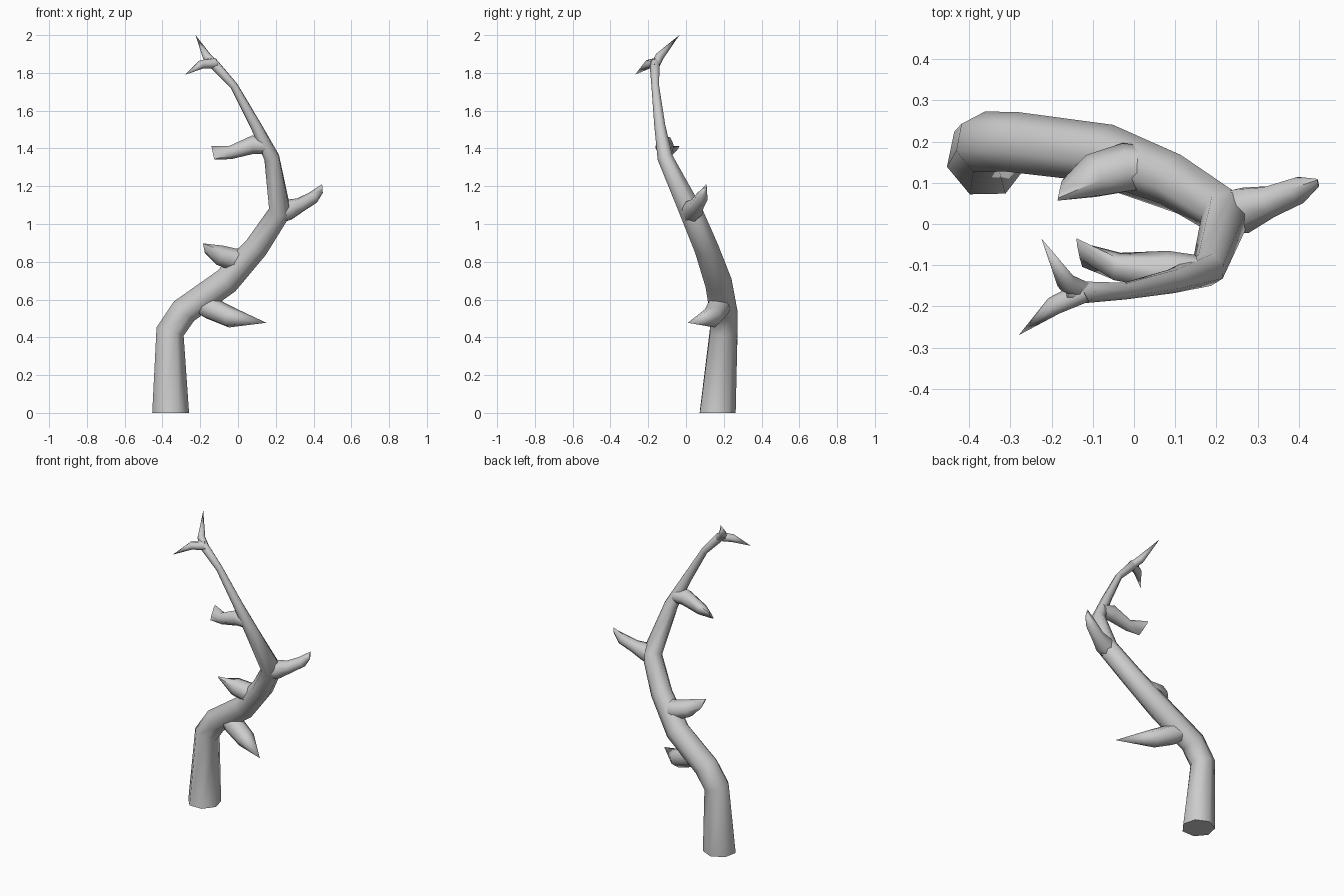
import bpy, bmesh, math
from mathutils import Vector

if "Cube" in bpy.data.objects:
    bpy.data.objects.remove(bpy.data.objects["Cube"])

SIDES = 7


def limb(name, stations, blade=None, flat_start=False):
    """Sweep a tapering seven-sided ring along (x, y, z, radius) stations.
    blade: half-length vector that squashes the last ring into a sharp edge."""
    bm = bmesh.new()
    pts = [Vector(s[:3]) for s in stations]
    tangents = []
    for i in range(len(pts)):
        a, b = pts[max(i - 1, 0)], pts[min(i + 1, len(pts) - 1)]
        before = (pts[i] - a).normalized()
        after = (b - pts[i]).normalized()
        tangents.append((before + after).normalized())
    if flat_start:
        tangents[0] = Vector((0, 0, 1))
    u = Vector((1, 0, 0))
    if abs(tangents[0].x) > 0.8:
        u = Vector((0, 0, 1))
    rings, prev = [], tangents[0]
    for i, (p, t, s) in enumerate(zip(pts, tangents, stations)):
        u = prev.rotation_difference(t) @ u
        u = (u - t * u.dot(t)).normalized()
        v, prev = t.cross(u), t
        last = i == len(pts) - 1
        if last and s[3] == 0 and blade is None:
            rings.append([bm.verts.new(p)])
            continue
        ring = []
        for k in range(SIDES):
            ang = math.radians(194) + math.tau * k / SIDES
            off = u * math.cos(ang) + v * math.sin(ang)
            if last and blade is not None:
                d = Vector(blade)
                off = d * off.dot(d.normalized()) + off * 0.006
            else:
                off *= s[3]
            ring.append(bm.verts.new(p + off))
        rings.append(ring)
    for lo, hi in zip(rings, rings[1:]):
        for k in range(SIDES):
            n = (k + 1) % SIDES
            if len(hi) == 1:
                bm.faces.new((lo[k], lo[n], hi[0]))
            else:
                bm.faces.new((lo[k], lo[n], hi[n], hi[k]))
    bm.faces.new(rings[0][::-1])
    if len(rings[-1]) > 1:
        bm.faces.new(rings[-1])
    bmesh.ops.recalc_face_normals(bm, faces=bm.faces)
    me = bpy.data.meshes.new(name)
    bm.to_mesh(me)
    bm.free()
    ob = bpy.data.objects.new(name, me)
    bpy.context.collection.objects.link(ob)
    bpy.context.view_layer.objects.active = ob
    bpy.ops.object.select_all(action='DESELECT')
    ob.select_set(True)
    bpy.ops.object.shade_smooth_by_angle(angle=math.radians(60))
    return ob


# Curving main trunk
limb("trunk", [
    (-0.357, 0.163, 0.00, 0.100), (-0.36, 0.196, 0.43, 0.077),
    (-0.285, 0.196, 0.54, 0.076), (-0.06, 0.168, 0.70, 0.074),
    (0.10, 0.105, 0.88, 0.066), (0.225, 0.025, 1.07, 0.062),
    (0.18, -0.11, 1.35, 0.042), (0.095, -0.138, 1.52, 0.030),
    (-0.02, -0.162, 1.73, 0.021), (-0.13, -0.165, 1.85, 0.028),
    (-0.165, -0.165, 1.865, 0.016)], flat_start=True)

# Broken side branches, from low to high
limb("low_branch", [
    (-0.22, 0.195, 0.59, 0.055), (-0.15, 0.17, 0.555, 0.062),
    (-0.04, 0.135, 0.505, 0.056), (0.15, 0.01, 0.477, 0)])
limb("left_branch", [
    (0.06, 0.135, 0.82, 0.05), (-0.02, 0.135, 0.81, 0.062),
    (-0.10, 0.115, 0.835, 0.055), (-0.18, 0.082, 0.872, 0)],
    blade=(-0.013, -0.032, 0.035))
limb("right_branch", [
    (0.21, 0.025, 1.05, 0.05), (0.265, 0.035, 1.075, 0.058),
    (0.33, 0.056, 1.10, 0.040), (0.40, 0.083, 1.14, 0.034),
    (0.447, 0.10, 1.187, 0)],
    blade=(0.004, 0.011, 0.034))
limb("upper_branch", [
    (0.15, -0.115, 1.41, 0.04), (0.08, -0.115, 1.42, 0.050),
    (-0.04, -0.105, 1.378, 0.036), (-0.132, -0.07, 1.375, 0)],
    blade=(-0.01, 0.035, 0.035))

# Forked tip
limb("tip_up", [
    (-0.11, -0.168, 1.83, 0.024), (-0.165, -0.142, 1.885, 0.024),
    (-0.225, -0.035, 2.0, 0)])
limb("tip_down", [
    (-0.12, -0.165, 1.85, 0.028), (-0.195, -0.2, 1.845, 0.024),
    (-0.28, -0.27, 1.79, 0)])
